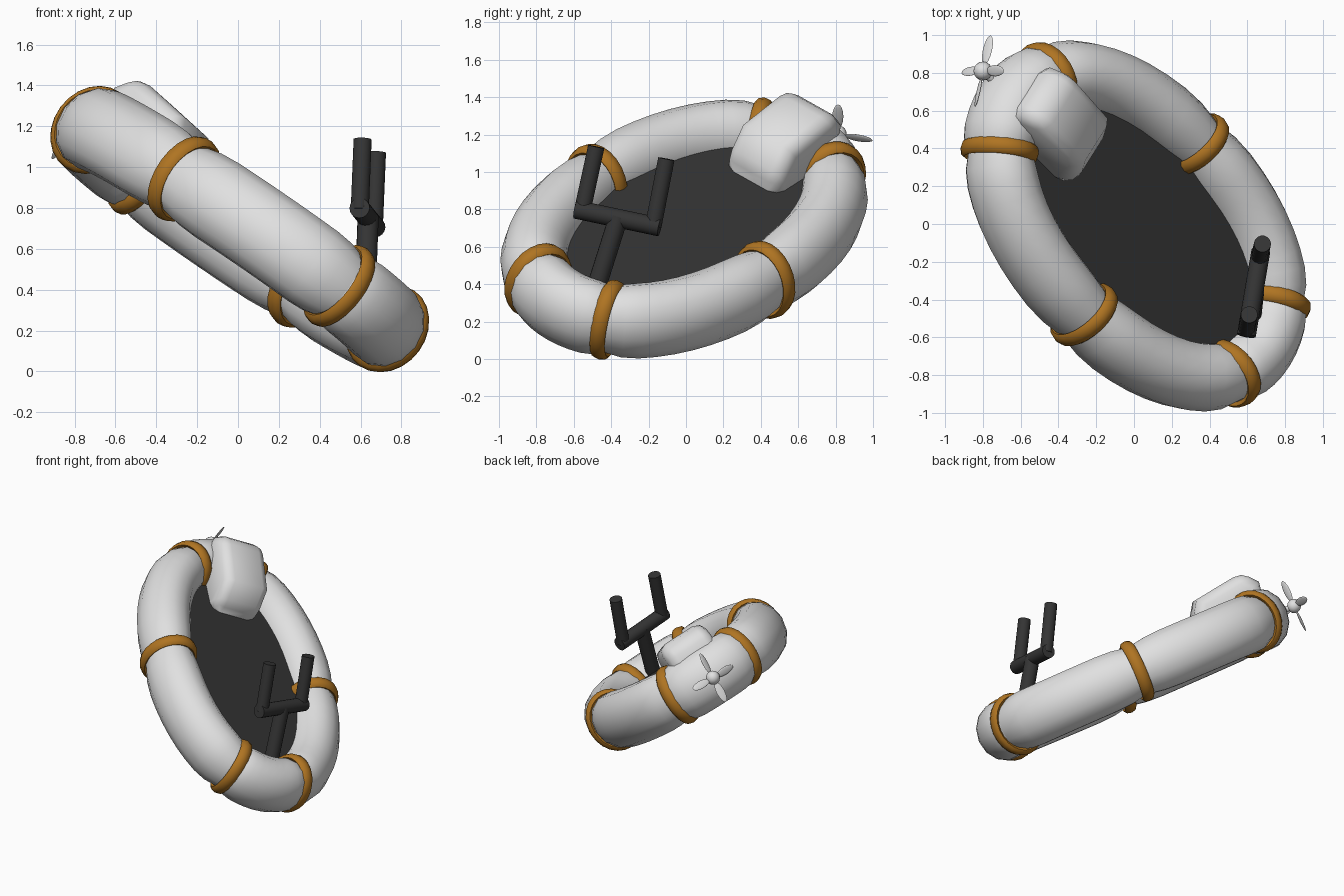
import bpy, bmesh, math
from mathutils import Vector, Matrix

if "Cube" in bpy.data.objects:
    bpy.data.objects.remove(bpy.data.objects["Cube"])


def material(name, rgb):
    m = bpy.data.materials.new(name)
    m.use_nodes = True
    m.diffuse_color = (*rgb, 1)
    m.node_tree.nodes["Principled BSDF"].inputs["Base Color"].default_value = (*rgb, 1)
    return m


WHITE = material("pale_grey", (0.75, 0.75, 0.75))
ORANGE = material("strap_orange", (0.43, 0.175, 0.016))
BLACK = material("dark_rubber", (0.035, 0.035, 0.035))

# Tilted frame of the raft: x towards the bow, y across, z out of the floor
UP = Vector((0.73, 0.1, 1)).normalized()
BOW = Vector((0.65, -0.64, -0.411))
BOW = (BOW - UP * BOW.dot(UP)).normalized()
SIDE = UP.cross(BOW)
FRAME = Matrix.Translation((0.01, -0.01, 0.695)) @ Matrix((BOW, SIDE, UP)).transposed().to_4x4()
LENGTH, WIDTH, POWER = 1.005, 0.597, 2.1
R_FLAT, R_HIGH = 0.183, 0.212


def finish(bm, name, mat, matrix=Matrix(), angle=40):
    bmesh.ops.recalc_face_normals(bm, faces=bm.faces[:])
    bm.transform(matrix)
    mesh = bpy.data.meshes.new(name)
    bm.to_mesh(mesh)
    bm.free()
    mesh.materials.append(mat)
    ob = bpy.data.objects.new(name, mesh)
    bpy.context.collection.objects.link(ob)
    bpy.ops.object.select_all(action='DESELECT')
    ob.select_set(True)
    bpy.context.view_layer.objects.active = ob
    bpy.ops.object.shade_smooth_by_angle(angle=math.radians(angle))
    return ob


def path(t):
    """Rounded oval centre line of the raft."""
    c, s = math.cos(t), math.sin(t)
    e = 2 / POWER
    return Vector((LENGTH * math.copysign(abs(c) ** e, c),
                   WIDTH * math.copysign(abs(s) ** e, s), 0))


def outward(t):
    tangent = (path(t + 0.02) - path(t - 0.02)).normalized()
    return tangent.cross(Vector((0, 0, 1)))


def tube_segment(name, t0, t1, plump, rings=10, sides=14):
    bm = bmesh.new()
    loops = []
    for i in range(rings + 1):
        end = min(i, rings - i)
        scale = plump * (0.87 if end == 0 else 0.97 if end == 1 else 1.0)
        t = t0 + (t1 - t0) * i / rings
        c, out = path(t), outward(t)
        loops.append([bm.verts.new(c + out * (R_FLAT * scale * math.cos(a))
                                   + Vector((0, 0, R_HIGH * scale * math.sin(a))))
                      for a in (math.tau * k / sides for k in range(sides))])
    for a, b in zip(loops, loops[1:]):
        for k in range(sides):
            j = (k + 1) % sides
            bm.faces.new((a[k], a[j], b[j], b[k]))
    bm.faces.new(loops[0])
    bm.faces.new(loops[-1])
    finish(bm, name, WHITE, FRAME)


def strap(name, t, lean, sides=24, ribs=8):
    """Band round a joint; lean turns it from square-on towards the raft centre."""
    c = path(t)
    out = outward(t).lerp(c.normalized(), lean).normalized()
    along = Vector((0, 0, 1)).cross(out)
    bm = bmesh.new()
    grid = []
    for i in range(sides):
        a = math.tau * i / sides
        radial = out * math.cos(a) * R_FLAT + Vector((0, 0, math.sin(a) * R_HIGH))
        grid.append([bm.verts.new(c + radial * (0.95 + 0.13 * math.cos(b)) + along * 0.045 * math.sin(b))
                     for b in (math.tau * k / ribs for k in range(ribs))])
    for i in range(sides):
        for k in range(ribs):
            a, b = grid[i], grid[(i + 1) % sides]
            j = (k + 1) % ribs
            bm.faces.new((a[k], a[j], b[j], b[k]))
    finish(bm, name, ORANGE, FRAME, 60)


def rod(name, a, b, radius, mat=BLACK):
    a, b = Vector(a), Vector(b)
    bm = bmesh.new()
    bmesh.ops.create_cone(bm, cap_ends=True, segments=16, radius1=radius, radius2=radius,
                          depth=(b - a).length)
    turn = (b - a).to_track_quat('Z', 'Y').to_matrix().to_4x4()
    finish(bm, name, mat, Matrix.Translation((a + b) / 2) @ turn)


# Six inflated segments with a strap at every joint: name, joint angle, strap lean, plumpness
parts = [("bow", -23, 0.7, 1.0), ("left_front", 23, 0.7, 1.0), ("left_rear", 88, 0, 1.0),
         ("stern", 156, 0.35, 1.05), ("right_rear", 204, 0.35, 1.0), ("right_front", 271, 0, 1.0)]
for i, (name, angle, lean, plump) in enumerate(parts):
    following = parts[i + 1][1] if i < 5 else 360 + parts[0][1]
    tube_segment(name + "_tube", math.radians(angle), math.radians(following), plump)
    strap(name + "_strap", math.radians(angle), lean)

# Floor panel
bm = bmesh.new()
bmesh.ops.create_cone(bm, cap_ends=True, segments=48, radius1=1, radius2=1, depth=0.02)
finish(bm, "floor", BLACK,
       FRAME @ Matrix.Translation((0, 0, 0.05)) @ Matrix.Diagonal((LENGTH - 0.1, WIDTH - 0.08, 1, 1)))

# Motor housing: side profile extruded across the stern, then rounded
profile = [(-1.04, 0.0), (-1.08, 0.25), (-0.99, 0.36), (-0.62, 0.31), (-0.5, 0.13), (-0.54, 0.0)]
bm = bmesh.new()
sides = [[bm.verts.new((x, y, z)) for x, z in profile] for y in (-0.165, 0.205)]
for s in sides:
    bm.faces.new(s)
for k in range(len(profile)):
    j = (k + 1) % len(profile)
    bm.faces.new((sides[0][k], sides[0][j], sides[1][j], sides[1][k]))
housing = finish(bm, "motor_housing", WHITE, FRAME, 180)
bevel = housing.modifiers.new("rounding", 'BEVEL')
bevel.width = 0.07
bevel.segments = 2
bevel.limit_method = 'ANGLE'
bevel.angle_limit = math.radians(50)

# Propeller behind the stern, steered slightly to one side
hub = Vector((-0.8, 0.81, 1.2))
blade_a = Vector((0.21, 0.963, -0.16)).normalized()
axis = blade_a.cross(Vector((0.576, 0.048, 0.816))).normalized()
blade_b = axis.cross(blade_a)
bm = bmesh.new()
bmesh.ops.create_uvsphere(bm, u_segments=16, v_segments=10, radius=0.05)
finish(bm, "propeller_hub", WHITE, Matrix.Translation(hub))
for i, d in enumerate((blade_a, blade_b, -blade_a, -blade_b)):
    flat = (axis.cross(d) + axis * 0.35).normalized()
    turn = Matrix((d, flat, d.cross(flat))).transposed().to_4x4()
    bm = bmesh.new()
    bmesh.ops.create_uvsphere(bm, u_segments=16, v_segments=10, radius=1)
    finish(bm, f"propeller_blade_{i + 1}", WHITE,
           Matrix.Translation(hub + d * 0.115) @ turn @ Matrix.Diagonal((0.08, 0.03, 0.007, 1)))
rod("propeller_shaft", hub, hub + BOW * 0.15, 0.02, WHITE)

# Steering column with two upright grips
rod("steering_column", (0.622, -0.49, 0.35), (0.637, -0.36, 0.76), 0.052)
rod("handle_bar", (0.595, -0.59, 0.8), (0.672, -0.14, 0.705), 0.05)
rod("right_grip", (0.596, -0.555, 0.79), (0.61, -0.48, 1.135), 0.045)
rod("left_grip", (0.665, -0.175, 0.71), (0.68, -0.105, 1.07), 0.045)
